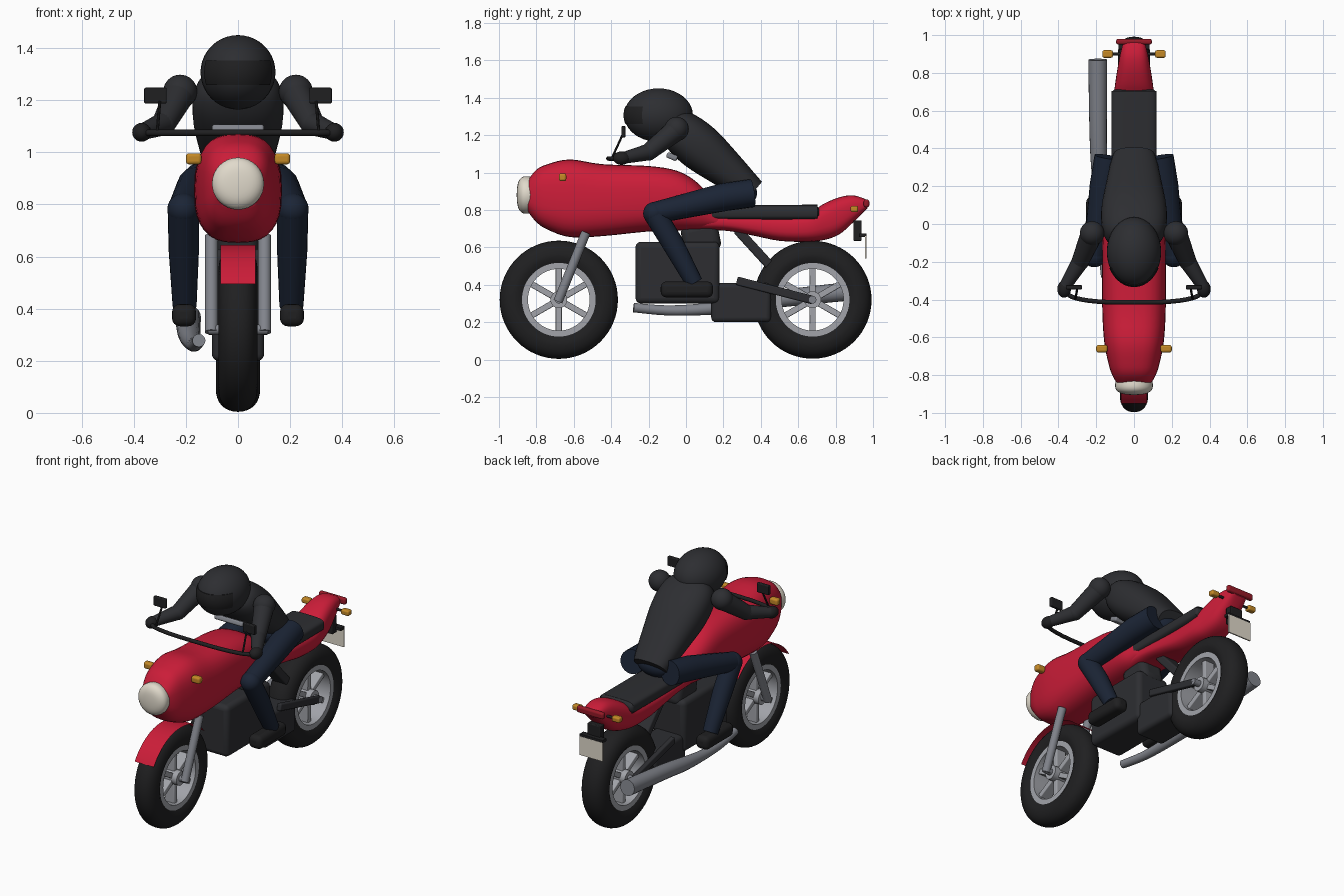
import bpy, bmesh, math
from mathutils import Vector

if "Cube" in bpy.data.objects:
    bpy.data.objects.remove(bpy.data.objects["Cube"])

def mat(name, r, g, b):
    m = bpy.data.materials.new(name)
    m.diffuse_color = (r, g, b, 1)
    m.use_nodes = True
    m.node_tree.nodes["Principled BSDF"].inputs["Base Color"].default_value = m.diffuse_color
    return m

RED = mat("red", .6, .012, .04)
BLACK = mat("black", .014, .014, .015)
DARK = mat("dark", .026, .027, .031)
NAVY = mat("navy", .011, .018, .036)
METAL = mat("metal", .36, .37, .40)
STEEL = mat("steel", .22, .23, .26)
CREAM = mat("cream", .75, .70, .60)
AMBER = mat("amber", .55, .25, .02)
LAMP = mat("lamp_red", .3, .01, .02)

def finish(ob, m, angle=40):
    bpy.ops.object.select_all(action='DESELECT')
    ob.select_set(True)
    bpy.context.view_layer.objects.active = ob
    ob.data.materials.append(m)
    bpy.ops.object.shade_smooth_by_angle(angle=math.radians(angle))
    return ob

def rings_mesh(name, rings, m, caps=True, closed=False, angle=40):
    """Skin a list of equal-length point rings."""
    bm = bmesh.new()
    vs = [[bm.verts.new(p) for p in r] for r in rings]
    n = len(vs[0])
    for i in range(len(vs) if closed else len(vs) - 1):
        a, b = vs[i], vs[(i + 1) % len(vs)]
        for j in range(n):
            bm.faces.new((a[j], a[(j + 1) % n], b[(j + 1) % n], b[j]))
    if caps and not closed:
        bm.faces.new(vs[0])
        bm.faces.new(vs[-1])
    bmesh.ops.recalc_face_normals(bm, faces=bm.faces)
    me = bpy.data.meshes.new(name)
    bm.to_mesh(me)
    bm.free()
    ob = bpy.data.objects.new(name, me)
    bpy.context.collection.objects.link(ob)
    return finish(ob, m, angle)

def spline(keys, steps=4):
    """Catmull-Rom through tuples."""
    out = []
    for i in range(len(keys) - 1):
        p = [Vector(keys[max(0, min(len(keys) - 1, i + k))]) for k in (-1, 0, 1, 2)]
        for s in range(steps):
            t = s / steps
            out.append(.5 * (2 * p[1] + (p[2] - p[0]) * t + (2 * p[0] - 5 * p[1] + 4 * p[2] - p[3]) * t * t
                             + (3 * p[1] - p[0] - 3 * p[2] + p[3]) * t ** 3))
    return out + [Vector(keys[-1])]

def sup(v, n):
    return math.copysign(abs(v) ** (2 / n), v)

def body(name, keys, m, n=2.8):
    """Loft along y; keys are (y, bottom, top, half width)."""
    rings = []
    for y, lo, hi, w in spline(keys):
        rings.append([(w * sup(math.cos(a), n), y, (lo + hi) / 2 + (hi - lo) / 2 * sup(math.sin(a), n))
                      for a in (math.tau * k / 32 for k in range(32))])
    return rings_mesh(name, rings, m)

def tube(name, keys, m, smooth=1, n=20):
    """Round tube; keys are (x, y, z, radius)."""
    pts = spline(keys, smooth)
    rings = []
    for i, p in enumerate(pts):
        d = (pts[min(i + 1, len(pts) - 1)] - pts[max(i - 1, 0)]).to_3d().normalized()
        u = d.cross(Vector((0, 0, 1)) if abs(d.z) < .95 else Vector((1, 0, 0))).normalized()
        v = d.cross(u)
        rings.append([p.to_3d() + p[3] * (math.cos(a) * u + math.sin(a) * v)
                      for a in (math.tau * k / n for k in range(n))])
    return rings_mesh(name, rings, m)

def lathe(name, prof, y, z, m):
    """Spin a closed (x, radius) profile about the x axis."""
    rings = [[(x, y + r * math.cos(a), z + r * math.sin(a)) for x, r in prof]
             for a in (math.tau * k / 64 for k in range(64))]
    return rings_mesh(name, rings, m, closed=True)

def ball(name, c, r, m):
    bpy.ops.mesh.primitive_uv_sphere_add(segments=32, ring_count=20, location=c)
    ob = bpy.context.object
    ob.name = name
    ob.scale = r if isinstance(r, tuple) else (r, r, r)
    return finish(ob, m)

def box(name, c, size, m, bevel=.01, rot=0):
    bpy.ops.mesh.primitive_cube_add(size=1, location=c, rotation=(rot, 0, 0))
    ob = bpy.context.object
    ob.name = name
    ob.scale = size
    bpy.ops.object.transform_apply(location=False, rotation=False, scale=True)
    if bevel:
        b = ob.modifiers.new("bevel", 'BEVEL')
        b.width, b.segments = bevel, 4
    return finish(ob, m)

# wheels
def wheel(tag, y, z, r, w):
    tyre = [(w * .75, .19)] + [(w * sup(math.cos(a), 2.3), .225 + (r - .225) * sup(math.sin(a), 2.3))
                               for a in (math.pi * k / 16 for k in range(17))] + [(-w * .75, .19)]
    lathe(tag + "_tyre", tyre, y, z, BLACK)
    lathe(tag + "_rim", [(w * .8, .197), (w * .8, .165), (-w * .8, .165), (-w * .8, .197)], y, z, METAL)
    tube(tag + "_hub", [(-.07, y, z, .045), (.07, y, z, .045)], METAL)
    tube(tag + "_axle", [(-.115, y, z, .02), (.115, y, z, .02)], STEEL)
    for k in range(6):
        a = math.tau * k / 6 + math.pi / 6
        box(f"{tag}_spoke_{k}", (0, y + .105 * math.cos(a), z + .105 * math.sin(a)),
            (.07, .14, .033), METAL, .005, a)

wheel("front", -.68, .32, .316, .075)
wheel("rear", .677, .32, .315, .085)

# front fender: thin curved sheet
bm = bmesh.new()
rows = []
for k in range(21):
    a = math.radians(148 - 108 * k / 20 + 0)
    rows.append([bm.verts.new((x, -.68 + .32 * math.cos(a), .325 + .32 * math.sin(a))) for x in (-.068, .068)])
for p, q in zip(rows, rows[1:]):
    bm.faces.new((p[0], p[1], q[1], q[0]))
me = bpy.data.meshes.new("front_fender")
bm.to_mesh(me)
bm.free()
fender = bpy.data.objects.new("front_fender", me)
bpy.context.collection.objects.link(fender)
finish(fender, RED)

# red bodywork: fairing and tank, then tail
body("fairing_and_tank", [(-.845, .79, .96, .09), (-.80, .735, 1.015, .115), (-.74, .695, 1.045, .135),
     (-.62, .655, 1.07, .158), (-.45, .66, 1.045, .168), (-.2, .685, 1.035, .168), (-.05, .69, 1.01, .165),
     (.05, .69, .955, .15), (.12, .695, .88, .125), (.17, .7, .80, .11)], RED)
body("tail", [(.0, .69, .80, .11), (.2, .69, .78, .11), (.35, .665, .775, .11), (.5, .635, .775, .11),
     (.65, .63, .785, .11), (.74, .64, .835, .10), (.82, .67, .868, .088), (.89, .73, .878, .075),
     (.95, .79, .862, .06), (.97, .81, .845, .05)], RED)
body("seat", [(.08, .77, .80, .10), (.10, .75, .82, .115), (.14, .745, .825, .12), (.65, .745, .828, .12),
     (.695, .75, .825, .118), (.712, .77, .805, .105)], DARK, 4)

# headlight dome
tube("headlight", [(0, -.825, .88, .096), (0, -.85, .88, .1), (0, -.87, .88, .098), (0, -.885, .88, .088),
     (0, -.897, .88, .068), (0, -.903, .88, .04), (0, -.905, .88, .008)], CREAM, 2, 32)

# engine and rear frame
box("engine", (0, -.045, .465), (.23, .45, .33), DARK, .03)
box("cylinder_cover", (0, .08, .65), (.16, .20, .16), DARK, .04, .2)
box("gearbox", (0, .295, .305), (.2, .32, .21), DARK, .025)
box("rear_shock", (0, .36, .60), (.10, .26, .05), DARK, .01, -.83)
for s, t in ((-1, "left"), (1, "right")):
    box(t + "_swing_arm", (s * .1, .475, .37), (.03, .42, .045), DARK, .008, -.25)
    tube(t + "_fork", [(s * .102, -.685, .31, .025), (s * .102, -.535, .68, .025)], STEEL)

# exhaust on one side
tube("exhaust", [(-.15, -.28, .278, .025), (-.165, -.1, .263, .027), (-.175, .1, .27, .032),
     (-.185, .3, .295, .042), (-.19, .5, .325, .046), (-.192, .87, .365, .05)], STEEL, 4)

# handlebar
tube("handlebar", [(-.385, -.335, 1.075, .012), (-.33, -.385, 1.075, .012), (-.2, -.41, 1.075, .012),
     (0, -.415, 1.075, .012), (.2, -.41, 1.075, .012), (.33, -.385, 1.075, .012),
     (.385, -.335, 1.075, .012)], BLACK, 4, 12)
box("chest_panel", (0, -.075, 1.085), (.2, .06, .03), STEEL, .01, -.4)

# tail details
box("plate_mount", (0, .917, .69), (.09, .045, .11), BLACK, .005)
box("plate", (0, .962, .60), (.165, .008, .12), CREAM, 0)
box("plate_backing", (0, .945, .665), (.165, .04, .02), BLACK, .003)
box("tail_light", (0, .965, .835), (.19, .03, .042), LAMP, .012)

# parts that repeat left and right, rider's limbs included
for s, t in ((-1, "left"), (1, "right")):
    box(t + "_front_indicator", (s * .17, -.66, .975), (.06, .04, .042), AMBER, .012)
    box(t + "_rear_indicator", (s * .14, .9, .805), (.056, .04, .034), AMBER, .01)
    tube(t + "_indicator_stalk", [(0, .9, .805, .008), (s * .13, .9, .805, .008)], BLACK)
    tube(t + "_mirror_stem", [(s * .31, -.395, 1.08, .006), (s * .3, -.34, 1.2, .006)], BLACK, 1, 8)
    box(t + "_mirror", (s * .317, -.335, 1.218), (.086, .022, .06), BLACK, .005)
    tube(t + "_thigh", [(s * .135, .355, .89, .075), (s * .16, .2, .868, .075), (s * .21, -.165, .785, .058)], NAVY)
    ball(t + "_knee", (s * .21, -.168, .782), .061, NAVY)
    tube(t + "_shin", [(s * .21, -.168, .78, .06), (s * .208, -.07, .62, .058), (s * .205, .045, .41, .046)], NAVY)
    box(t + "_boot", (s * .207, .005, .375), (.092, .28, .085), BLACK, .03)
    ball(t + "_shoulder", (s * .222, -.05, 1.233), .065, DARK)
    tube(t + "_upper_arm", [(s * .222, -.05, 1.23, .06), (s * .285, -.2, 1.11, .046)], DARK)
    ball(t + "_elbow", (s * .285, -.2, 1.11), .046, DARK)
    tube(t + "_forearm", [(s * .285, -.2, 1.11, .045), (s * .368, -.335, 1.078, .031)], DARK)
    ball(t + "_glove", (s * .37, -.345, 1.077), (.036, .045, .036), BLACK)

# rider torso: elliptical sections along the leaning back
ax, up = Vector((0, .77, -.64)), Vector((0, .64, .77))
rings = []
for d, w, h, o in spline([(-.04, .09, .06, -.01), (0, .145, .095, 0), (.08, .172, .12, 0), (.2, .172, .125, 0),
                          (.35, .15, .105, 0), (.5, .125, .08, 0), (.56, .11, .07, 0)]):
    c = Vector((0, -.07, 1.255)) + ax * d + up * o
    rings.append([c + Vector((w * sup(math.cos(a), 2.5), 0, 0)) + up * h * sup(math.sin(a), 2.5)
                  for a in (math.tau * k / 32 for k in range(32))])
rings_mesh("torso", rings, DARK)
ball("hips", (0, .29, .89), (.13, .09, .075), NAVY)

# helmet and visor
ball("helmet", (0, -.147, 1.307), (.144, .184, .143), DARK)
rings = []
for k in range(9):
    e = math.radians(-19 + 37 * k / 8)
    rings.append([(.147 * math.cos(e) * math.sin(a), -.147 - .187 * math.cos(e) * math.cos(a), 1.307 + .146 * math.sin(e))
                  for a in (math.radians(-62 + 124 * j / 24) for j in range(25))])
rings_mesh("visor", rings, BLACK)
